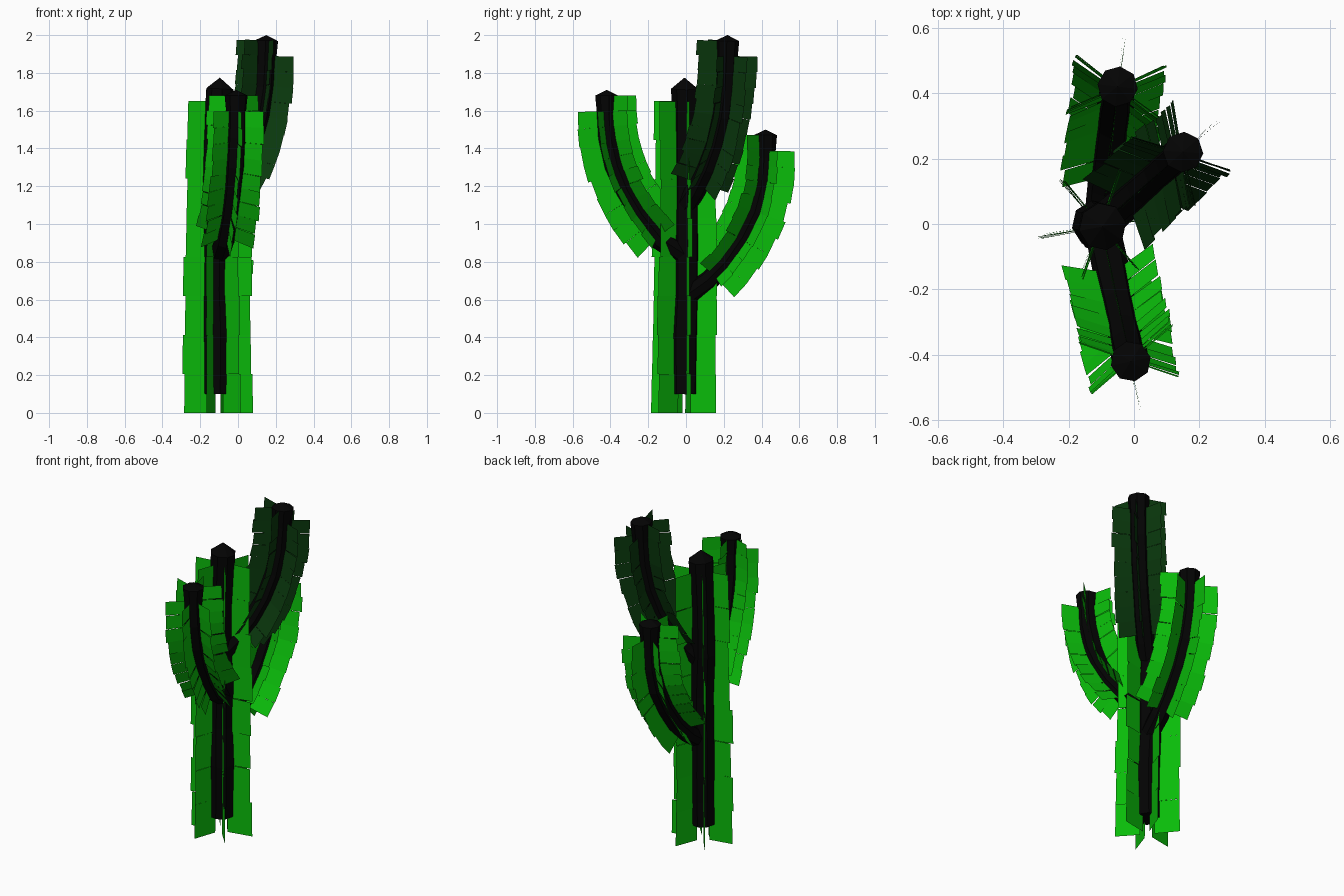
import bpy, bmesh, math, random
from mathutils import Vector

if "Cube" in bpy.data.objects:
    bpy.data.objects.remove(bpy.data.objects["Cube"])

random.seed(11)
UP = Vector((0, 0, 1))


def material(name, rgb):
    m = bpy.data.materials.new(name)
    m.diffuse_color = (*rgb, 1)
    m.use_nodes = True
    m.node_tree.nodes["Principled BSDF"].inputs["Base Color"].default_value = m.diffuse_color
    return m


BLACK = material("dark_core", (0.001, 0.001, 0.001))
GREEN = material("green_rib", (0.003, 0.5, 0.003))
DEEP = material("deep_green_rib", (0.003, 0.04, 0.004))


def finish(bm, name, mats):
    me = bpy.data.meshes.new(name)
    bm.to_mesh(me)
    bm.free()
    for m in mats:
        me.materials.append(m)
    ob = bpy.data.objects.new(name, me)
    bpy.context.collection.objects.link(ob)


def frames(path, d):
    """Side and outward vectors at every path point."""
    s = UP.cross(d).normalized()
    out = []
    for i, p in enumerate(path):
        t = (path[min(i + 1, len(path) - 1)] - path[max(i - 1, 0)]).normalized()
        out.append((p, s, s.cross(t)))
    return out


def core(name, path, d, radius, cap_radius, tip):
    """Eight-sided uneven stem with a pointed cap."""
    bm = bmesh.new()
    rings = []
    fr = frames(path, d)
    for i, (p, s, n) in enumerate(fr):
        last = i >= len(fr) - 1
        r = cap_radius if last else radius * random.uniform(0.94, 1.06)
        rings.append([bm.verts.new(p + (n * math.cos(a) + s * math.sin(a)) * r)
                      for a in (k * math.tau / 8 for k in range(8))])
    for a, b in zip(rings, rings[1:]):
        for k in range(8):
            bm.faces.new((a[k], a[(k + 1) % 8], b[(k + 1) % 8], b[k]))
    top = bm.verts.new(path[-1] + UP * tip)
    for k in range(8):
        bm.faces.new((rings[-1][k], rings[-1][(k + 1) % 8], top))
    bm.faces.new(rings[0][::-1])
    finish(bm, name, [BLACK])


def ribs(name, path, d, inner, r0, r1, mat, spans):
    """Six thin radial ribs of separate flat plates; spans = (first, last) per rib."""
    bm = bmesh.new()
    fr = frames(path, d)
    for k in range(6):
        a = k * math.tau / 6
        first, last = spans[k]
        for i in range(first, last):
            r = r0 + (r1 - r0) * i / (len(fr) - 1) + random.uniform(-0.008, 0.008)
            tw = a + random.uniform(-0.04, 0.04)
            quad = []
            for j, dist in ((i, inner), (i, r), (i + 1, r - 0.003), (i + 1, inner)):
                p, s, n = fr[j]
                quad.append(bm.verts.new(p + (n * math.cos(tw) + s * math.sin(tw)) * dist))
            bm.faces.new(quad)
    finish(bm, name, [mat])


def resample(pts, n):
    """Even points along a polyline."""
    seg = [(b - a).length for a, b in zip(pts, pts[1:])]
    out = []
    for k in range(n):
        t = sum(seg) * k / (n - 1)
        i = 0
        while i < len(seg) - 1 and t > seg[i]:
            t -= seg[i]
            i += 1
        out.append(pts[i].lerp(pts[i + 1], t / seg[i]))
    return out


# trunk
heading = Vector((math.cos(math.radians(10)), math.sin(math.radians(10)), 0))
stem = [Vector((-0.108, -0.01, 0.1)), Vector((-0.105, -0.01, 0.25)), Vector((-0.105, -0.01, 0.42)),
        Vector((-0.112, 0, 0.65)), Vector((-0.108, 0, 0.9)), Vector((-0.118, 0, 1.15)),
        Vector((-0.112, -0.005, 1.4)), Vector((-0.1, -0.005, 1.66)), Vector((-0.096, -0.008, 1.715))]
core("trunk_core", stem, heading, 0.072, 0.073, 0.06)
rib_line = resample([Vector((-0.107, -0.012, 0)), Vector((-0.107, -0.005, 0.9)),
                     Vector((-0.097, -0.005, 1.65))], 9)
ribs("trunk_ribs", rib_line, heading, 0.04, 0.188, 0.168, GREEN, [(0, 8)] * 6)

# arms: end position and (reach, height) profile
ARMS = [
    ("front_arm", (-0.01, -0.42), 0.43, GREEN, 0.03,
     [(0.02, 0.84), (0.14, 0.915), (0.25, 1.05), (0.33, 1.18), (0.385, 1.31),
      (0.42, 1.46), (0.43, 1.58), (0.43, 1.68)]),
    ("back_arm", (-0.05, 0.42), 0.425, GREEN, 0.03,
     [(0.02, 0.63), (0.12, 0.70), (0.22, 0.80), (0.31, 0.93), (0.375, 1.06),
      (0.412, 1.2), (0.425, 1.35), (0.425, 1.47)]),
    ("upper_arm", (0.15, 0.22), 0.335, DEEP, 0.03,
     [(0.0, 1.10), (0.08, 1.18), (0.17, 1.30), (0.24, 1.43), (0.29, 1.57),
      (0.32, 1.72), (0.33, 1.86), (0.335, 1.97)]),
]
root = Vector((-0.1, 0, 0))
for name, end, reach, mat, tip, prof in ARMS:
    d = (Vector((end[0], end[1], 0)) - root).normalized()
    path = [root + d * (u * (Vector((*end, 0)) - root).length / reach) + UP * z for u, z in prof]
    core(name + "_core", path, d, 0.054, 0.062, tip)
    fine = resample(path, 13)
    # the outward rib stops short, the inward ones run on to the cap
    ribs(name + "_ribs", fine, d, 0.035, 0.16, 0.162, mat,
         [(2, 11), (2, 11), (2, 12), (2, 12), (2, 12), (2, 11)])
